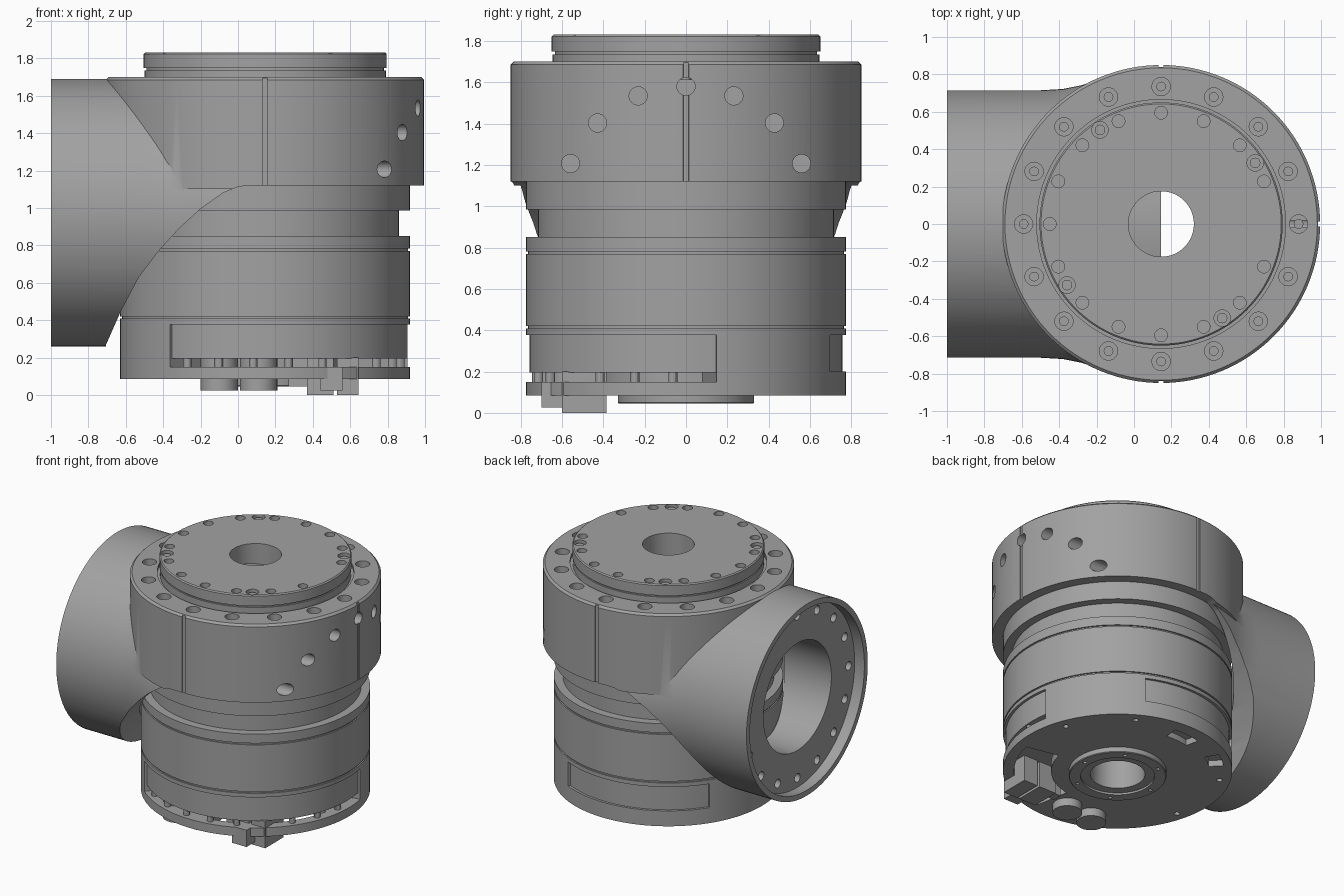
import bpy, bmesh
from math import cos, sin, pi, radians, sqrt
from mathutils import Matrix, Vector

if "Cube" in bpy.data.objects:
    bpy.data.objects.remove(bpy.data.objects["Cube"])

AXIS = 0.145       # x of the upright joint axis
PIPE_Z = 0.975     # height of the side pipe axis
PIPE_R = 0.715
SEG = 128

metal = bpy.data.materials.new("grey metal")
metal.use_nodes = True
GREY = (0.36, 0.36, 0.36, 1)
metal.diffuse_color = GREY
metal.node_tree.nodes["Principled BSDF"].inputs["Base Color"].default_value = GREY


def finish(name, bm):
    bmesh.ops.recalc_face_normals(bm, faces=bm.faces)
    mesh = bpy.data.meshes.new(name)
    bm.to_mesh(mesh)
    bm.free()
    mesh.materials.append(metal)
    obj = bpy.data.objects.new(name, mesh)
    bpy.context.scene.collection.objects.link(obj)
    return obj


def loft(bm, rings, closed):
    """Skin a list of equal point rings, capping the ends if open."""
    rows = [[bm.verts.new(p) for p in ring] for ring in rings]
    n = len(rows[0])
    pairs = list(zip(rows, rows[1:]))
    if closed:
        pairs.append((rows[-1], rows[0]))
    else:
        bm.faces.new(rows[0])
        bm.faces.new(rows[-1])
    for a, b in pairs:
        for i in range(n):
            j = (i + 1) % n
            bm.faces.new((a[i], a[j], b[j], b[i]))


def sweep(bm, profile, start=0, end=360):
    """Turn a closed (radius, z) profile about the joint axis."""
    full = end - start == 360
    steps = SEG if full else max(4, int((end - start) / 3))
    angles = [radians(start + (end - start) * k / steps) for k in range(steps + (not full))]
    loft(bm, [[(AXIS + r * cos(a), r * sin(a), z) for r, z in profile] for a in angles], full)


def lathe(name, profile):
    bm = bmesh.new()
    sweep(bm, profile)
    return finish(name, bm)


def box_profile(r0, r1, z0, z1):
    return [(r0, z0), (r1, z0), (r1, z1), (r0, z1)]


def rod(bm, start, end, r, seg=24):
    a, b = Vector(start), Vector(end)
    turn = (b - a).to_track_quat("Z", "Y").to_matrix().to_4x4()
    bmesh.ops.create_cone(bm, cap_ends=True, segments=seg, radius1=r, radius2=r,
                          depth=(b - a).length, matrix=Matrix.Translation((a + b) / 2) @ turn)


def box(bm, lo, hi):
    lo, hi = Vector(lo), Vector(hi)
    bmesh.ops.create_cube(bm, size=1, matrix=Matrix.Translation((lo + hi) / 2)
                          @ Matrix.Diagonal((*(hi - lo), 1)))


def polar(r, degrees, z):
    return (AXIS + r * cos(radians(degrees)), r * sin(radians(degrees)), z)


def boolean(obj, tool, mode="DIFFERENCE"):
    mod = obj.modifiers.new(mode.lower(), "BOOLEAN")
    mod.operation, mod.solver, mod.object = mode, "EXACT", tool
    bpy.context.view_layer.objects.active = obj
    bpy.ops.object.modifier_apply(modifier=mod.name)
    bpy.data.objects.remove(tool)


def cut(obj, build):
    bm = bmesh.new()
    build(bm)
    tool = finish("cutter", bm)
    tool.hide_render = True
    boolean(obj, tool)


# Upper housing: upright drum joined to the side pipe
housing = lathe("housing", [(.175, 1.1), (.85, 1.1), (.85, 1.685), (.835, 1.7), (.665, 1.7),
                            (.665, 1.68), (.175, 1.68)])
bm = bmesh.new()
stations = [(-1, PIPE_R), (-.5, PIPE_R), (-.38, .722), (-.28, .742), (-.18, .775), (-.05, .81), (.145, .84)]
loft(bm, [[(x, w * cos(2 * pi * i / SEG), PIPE_Z + PIPE_R * sin(2 * pi * i / SEG))
           for i in range(SEG)] for x, w in stations], False)
boolean(housing, finish("pipe", bm), "UNION")


# Curved underside of the pipe, sweeping up to the drum
def underside(bm):
    curve = [(-.712, .2), (-.705, .27), (-.63, .44), (-.53, .63), (-.42, .775), (-.31, .895), (-.2, .995),
             (-.08, 1.08), (0, 1.113), (.06, 1.12), (1.2, 1.12), (1.2, .2)]
    loft(bm, [[(x, y, z) for x, z in curve] for y in (-1, 1)], False)


cut(housing, underside)
cut(housing, lambda bm: rod(bm, (AXIS, 0, .1), (AXIS, 0, 1.12), .785, SEG))
# Pipe mouth: shallow lip and central bore
cut(housing, lambda bm: rod(bm, (-1.1, 0, PIPE_Z), (-.92, 0, PIPE_Z), .675, SEG))
cut(housing, lambda bm: rod(bm, (-1.1, 0, PIPE_Z), (-.3, 0, PIPE_Z), .40, SEG))


# Pipe bolt holes, with matching access holes through the drum
def pipe_bolts(bm):
    for k in range(16):
        a = radians(22.5 * k)
        y, z = .605 * cos(a), PIPE_Z + .605 * sin(a)
        rod(bm, (-1.05, y, z), (-.8, y, z), .032)
        if sin(a) > .3:
            outer = AXIS + sqrt(.85 ** 2 - y * y)
            rod(bm, (outer - .3, y, z), (1.1, y, z), .044)


cut(housing, pipe_bolts)


# Counterbored rim holes and vertical witness slots
def rim_holes(bm):
    for k in range(16):
        rod(bm, polar(.735, 22.5 * k, 1.62), polar(.735, 22.5 * k, 1.8), .049)
    for k in (-1, 0, 1):
        sweep(bm, box_profile(.84, .9, 1.0, 1.8), 90 * k - .9, 90 * k + .9)


cut(housing, rim_holes)
bm = bmesh.new()
for k in range(16):
    rod(bm, polar(.735, 22.5 * k, 1.61), polar(.735, 22.5 * k, 1.655), .026, 12)
finish("rim_bolts", bm)

# Output flange on top
flange = lathe("output_flange", [(.175, 1.66), (.645, 1.66), (.645, 1.735), (.635, 1.735), (.635, 1.748),
                                 (.65, 1.748), (.65, 1.822), (.642, 1.83), (.175, 1.83)])


def flange_holes(bm):
    for k in range(1, 16):
        rod(bm, polar(.595, 22.5 * k, 1.76), polar(.595, 22.5 * k, 1.9), .034)
    for k in range(4):
        rod(bm, polar(.6, 33 + 90 * k, 1.78), polar(.6, 33 + 90 * k, 1.9), .044)


cut(flange, flange_holes)
bm = bmesh.new()
for k in range(4):
    rod(bm, polar(.6, 33 + 90 * k, 1.77), polar(.6, 33 + 90 * k, 1.815), .028, 12)
finish("flange_bolts", bm)

# Lower motor body with grooves and a bottom boss
body = lathe("motor_body", [(.185, .06), (.25, .06), (.25, .045), (.325, .045), (.33, .05), (.33, .085),
                            (.775, .085), (.775, .408), (.765, .408), (.765, .42), (.775, .42),
                            (.775, .77), (.765, .77), (.765, .782), (.775, .782), (.775, .85),
                            (.715, .85), (.715, .985), (.775, .985), (.775, 1.12), (.175, 1.12)])
# Side windows: long open one at the front, shallow one at the back
cut(body, lambda bm: sweep(bm, [(.42, .15), (.9, .15), (.9, .378), (.757, .378), (.757, .195),
                                (.42, .195)], -131, 11))
cut(body, lambda bm: sweep(bm, box_profile(.757, .9, .2, .378), 64, 146))


# Openings in the bottom plate
def plate_openings(bm):
    sweep(bm, box_profile(.45, .7, .05, .17), -80, -12)
    sweep(bm, box_profile(.58, .68, .05, .13), 85, 103)
    sweep(bm, box_profile(.62, .72, .05, .13), 122, 134)
    for k in range(6):
        rod(bm, polar(.29, 60 * k, .02), polar(.29, 60 * k, .07), .014, 12)
    for k in (20, 60, 150, 195, 240):
        rod(bm, polar(.7, k, .02), polar(.7, k, .12), .02, 12)


cut(body, plate_openings)

# Connectors, capacitors and standoffs under the body
bm = bmesh.new()
for x in (-.1, .11):
    rod(bm, (x, -.57, .025), (x, -.57, .2), .1, 40)
finish("capacitors", bm)
bm = bmesh.new()
box(bm, (.37, -.6, .0), (.51, -.385, .2))
box(bm, (.53, -.6, .0), (.645, -.385, .2))
box(bm, (.44, -.7, .025), (.56, -.56, .15))
box(bm, (.27, -.52, .045), (.4, -.45, .2))
finish("connectors", bm)
bm = bmesh.new()
for k in range(-125, 10, 15):
    rod(bm, polar(.725, k, .12), polar(.725, k, .2), .022, 12)
finish("standoffs", bm)

# Smooth the round faces and keep the machined edges crisp
for obj in bpy.context.scene.objects:
    obj.select_set(obj.type == "MESH")
bpy.context.view_layer.objects.active = body
bpy.ops.object.shade_smooth_by_angle(angle=radians(30))
